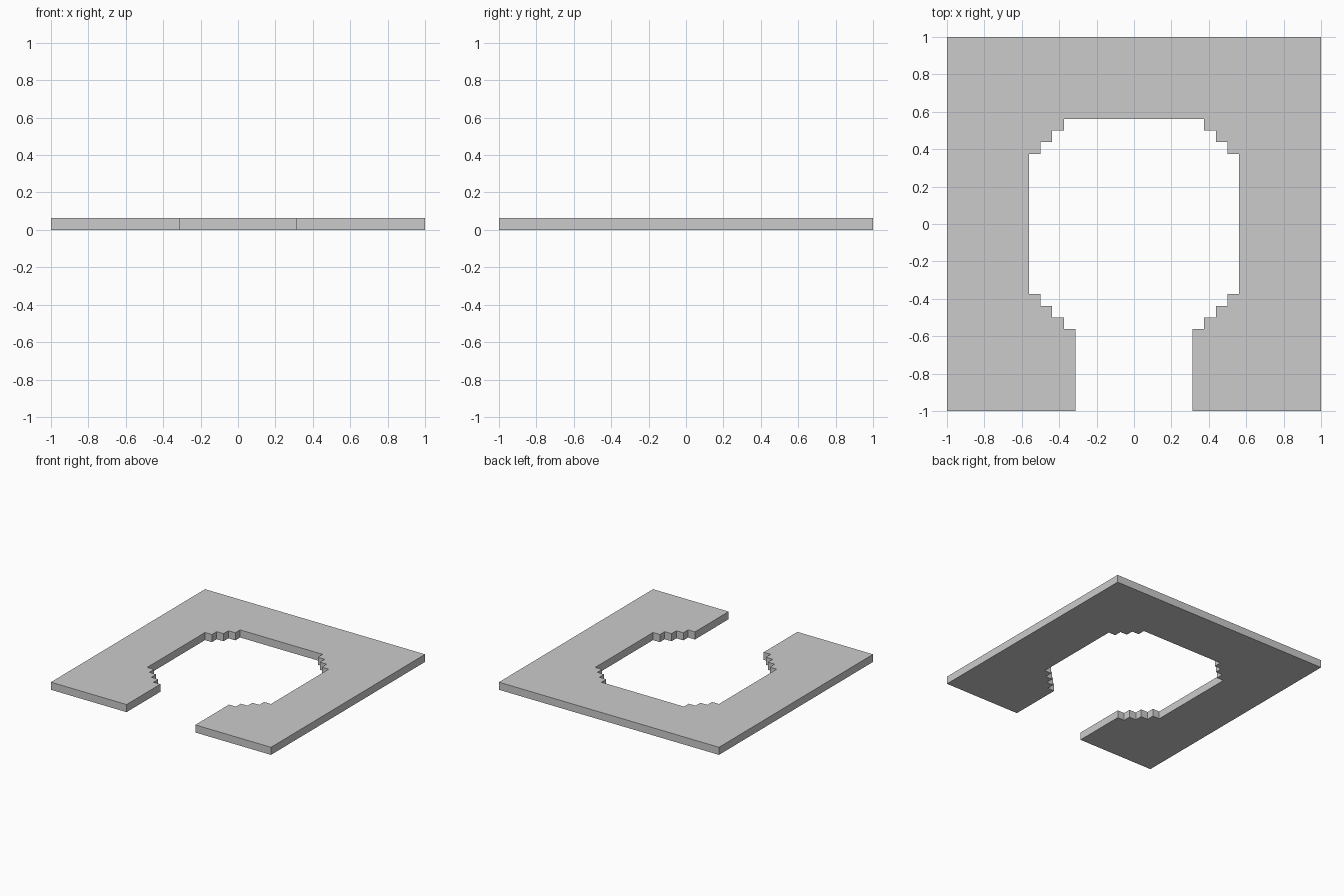
import bpy
import bmesh

if "Cube" in bpy.data.objects:
    bpy.data.objects.remove(bpy.data.objects["Cube"])

U = 1 / 16  # grid step of the stepped cut-out

# Right half of the outline, in grid steps, from the top centre edge round to the front gap
corner = [(6, 9), (6, 8), (7, 8), (7, 7), (8, 7), (8, 6), (9, 6)]
lower = [(x, -y) for x, y in reversed(corner)][:-1] + [(6, -9), (5, -9)]
right = corner + lower + [(5, -16), (16, -16), (16, 16)]
left = [(-x, y) for x, y in reversed(right)]

# Flat plate with stepped opening, extruded up from the ground
bm = bmesh.new()
face = bm.faces.new([bm.verts.new((x * U, y * U, 0)) for x, y in right + left])
result = bmesh.ops.extrude_face_region(bm, geom=[face], use_keep_orig=True)
top = [v for v in result["geom"] if isinstance(v, bmesh.types.BMVert)]
bmesh.ops.translate(bm, verts=top, vec=(0, 0, U))
bmesh.ops.recalc_face_normals(bm, faces=bm.faces[:])

mesh = bpy.data.meshes.new("stepped_plate")
bm.to_mesh(mesh)
bm.free()
plate = bpy.data.objects.new("stepped_plate", mesh)
bpy.context.collection.objects.link(plate)
